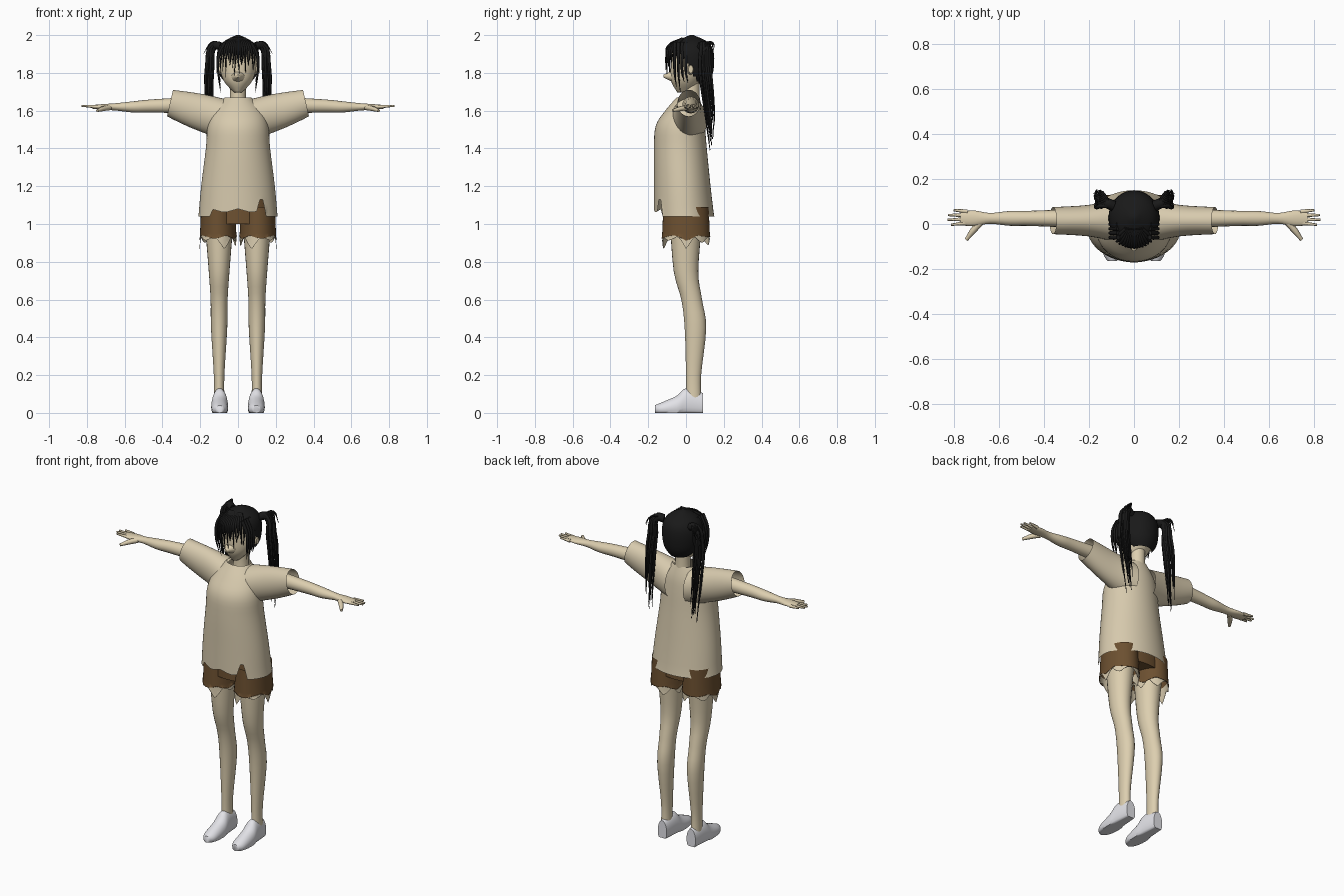
import bpy
import bmesh
import math
import random
from mathutils import Vector

random.seed(4)
if "Cube" in bpy.data.objects:
    bpy.data.objects.remove(bpy.data.objects["Cube"])


def material(name, *rgb):
    mat = bpy.data.materials.new(name)
    mat.use_nodes = True
    mat.diffuse_color = (*rgb, 1)
    mat.node_tree.nodes["Principled BSDF"].inputs["Base Color"].default_value = (*rgb, 1)
    return mat


SKIN = material("warm skin", .72, .62, .43)
SHIRT = material("cream cloth", .68, .59, .42)
BROWN = material("brown cloth", .15, .08, .03)
HAIR = material("black hair", .01, .01, .01)
WHITE = material("white shoe", .8, .8, .84)


def spline(rows, steps):
    """Smooth interpolation through a few cross-section rows."""
    rows = [Vector(row) for row in rows]
    padded = [rows[0], *rows, rows[-1]]
    result = []
    for before, start, end, after in zip(padded, padded[1:], padded[2:], padded[3:]):
        leave, arrive = (end - before) / 2, (after - start) / 2
        for step in range(steps):
            t = step / steps
            ease = t * t * (3 - 2 * t)
            result.append(start.lerp(end, ease) + leave * t * (1 - t) ** 2 - arrive * t * t * (1 - t))
    return result + [rows[-1]]


def finish(obj, angle):
    bpy.ops.object.select_all(action="DESELECT")
    obj.select_set(True)
    bpy.context.view_layer.objects.active = obj
    if obj.type == "CURVE":
        bpy.ops.object.convert(target="MESH")
    bpy.ops.object.shade_smooth_by_angle(angle=math.radians(angle))


def loft(name, mat, rows, axis="z", across=0, sides=24, steps=4,
         caps=True, mirror=False, shape=None, keep=None):
    """Skin ellipses; each row is position, height or depth of centre, two radii."""
    bm = bmesh.new()
    rings = []
    for along, centre, wide, deep in spline(rows, steps):
        ring = []
        for side in range(sides):
            turn = math.tau * side / sides
            a, b = across + wide * math.cos(turn), centre + deep * math.sin(turn)
            co = {"x": (along, a, b), "y": (a, along, b), "z": (a, b, along)}[axis]
            ring.append(bm.verts.new(shape(*co) if shape else co))
        rings.append(ring)
    for low, high in zip(rings, rings[1:]):
        for side in range(sides):
            bm.faces.new((low[side - 1], low[side], high[side], high[side - 1]))
    if caps:
        bm.faces.new(rings[0])
        bm.faces.new(rings[-1])
    bmesh.ops.recalc_face_normals(bm, faces=bm.faces)
    if keep:
        unwanted = [face for face in bm.faces if not keep(face.calc_center_median())]
        bmesh.ops.delete(bm, geom=unwanted, context="FACES")
    mesh = bpy.data.meshes.new(name)
    bm.to_mesh(mesh)
    bm.free()
    mesh.materials.append(mat)
    obj = bpy.data.objects.new(name, mesh)
    bpy.context.collection.objects.link(obj)
    finish(obj, 60)
    if mirror:
        obj.modifiers.new("Mirror", "MIRROR").use_mirror_merge = False


def strands(name, mat, paths, directions=(1, -1), tip=.1):
    """Tapered tubes; each path is a root radius and its points."""
    curve = bpy.data.curves.new(name, "CURVE")
    curve.dimensions = "3D"
    curve.bevel_depth = curve.bevel_resolution = 1
    curve.resolution_u = 4
    curve.use_fill_caps = True
    for direction in directions:
        for radius, points in paths:
            strand = curve.splines.new("BEZIER")
            strand.bezier_points.add(len(points) - 1)
            for index, (knot, (x, y, z)) in enumerate(zip(strand.bezier_points, points)):
                part = index / (len(points) - 1)
                knot.co = (direction * x, y, z)
                knot.radius = radius * (1 - (1 - tip) * part ** 2)
                knot.handle_left_type = knot.handle_right_type = "AUTO"
    curve.materials.append(mat)
    obj = bpy.data.objects.new(name, curve)
    bpy.context.collection.objects.link(obj)
    finish(obj, 80)


def zigzag(value):
    return abs(value % 2 - 1)


# Shirt with a torn front hem and wide slanted sleeves
def shirt_hem(x, y, z):
    low = 1.04
    if y < 0 and abs(x) < .14:
        low = 1.13 if x > .11 else 1.06 + zigzag(x * 14) / 50
    return x, y, max(z, low)


def slant_cuff(x, y, z):
    return x - max(0, x - .2) * (z - 1.64) * 1.4, y, z


loft("shirt_body", SHIRT, [
    (1.03, -.01, .21, .16), (1.2, -.02, .195, .15), (1.4, -.03, .17, .14),
    (1.52, -.03, .16, .13), (1.6, -.01, .13, .1), (1.67, .01, .07, .06)],
    sides=64, caps=False, shape=shirt_hem)
loft("shirt_sleeve", SHIRT, [
    (.06, 1.55, .1, .11), (.2, 1.59, .07, .1), (.36, 1.64, .06, .07)],
    axis="x", across=.015, sides=32, caps=False, mirror=True, shape=slant_cuff)


# Shorts with torn legs and a pale ragged lining
def torn(base, depth, teeth):
    def cut(x, y, z):
        turn = math.atan2(y, x - .1)
        uneven = (2 + math.sin(3 * turn + 1)) / 3
        return x, y, max(z, base - depth * uneven * zigzag(turn * teeth / math.pi))
    return cut


loft("shorts_hips", BROWN, [(1, 0, .185, .115), (1.14, 0, .17, .11)], sides=32)
loft("shorts_leg", BROWN, [(.86, 0, .1, .13), (1.09, 0, .09, .12)], across=.105,
     sides=60, steps=12, caps=False, mirror=True, shape=torn(.94, .03, 5))
loft("shorts_lining", SHIRT, [(.82, 0, .098, .126), (.97, 0, .095, .12)], across=.105,
     sides=60, steps=10, caps=False, mirror=True, shape=torn(.935, .07, 7))

# Legs
loft("leg", SKIN, [
    (1, 0, .075, .085), (.75, 0, .055, .065), (.6, .03, .045, .055),
    (.45, .05, .043, .057), (.2, .04, .028, .04), (.08, .04, .028, .04)],
    across=.1, mirror=True)

# Shoes flattened against the ground
loft("shoe", WHITE, [
    (-.165, .02, .02, .02), (-.13, .02, .04, .035), (-.05, .03, .045, .06),
    (0, .05, .04, .08), (.09, .04, .03, .065)],
    axis="y", across=.097, mirror=True, shape=lambda x, y, z: (x, y, max(z, 0)))

# Arms, hands and fingers
loft("arm", SKIN, [
    (.2, 1.63, .045, .045), (.45, 1.625, .034, .035), (.55, 1.62, .033, .03),
    (.64, 1.62, .024, .02), (.71, 1.62, .035, .015), (.77, 1.62, .03, .01)],
    axis="x", across=.025, sides=16, mirror=True)
fingers = [(.016, [(.68, .01, 1.617), (.715, -.03, 1.61), (.745, -.07, 1.6)])]
for finger in range(4):
    y = .055 - finger / 60
    tip = .83 - (finger - 1.7) ** 2 / 100
    fingers.append((.01, [(.74, y, 1.62), (tip, y * 1.3 - .01, 1.625)]))
strands("fingers", SKIN, fingers, tip=.5)

# Neck, head, pointed nose and ears
loft("neck", SKIN, [(1.58, .03, .055, .05), (1.66, .03, .043, .043), (1.76, .03, .043, .043)])
loft("head", SKIN, [
    (1.695, -.01, .02, .035), (1.76, 0, .077, .08), (1.85, .025, .1, .107),
    (1.93, .03, .09, .1), (1.975, .03, .03, .04)], sides=32)
loft("nose", SKIN, [(-.05, 1.78, .05, .04), (-.12, 1.783, .007, .007)], axis="y")
loft("ear", SKIN, [(.09, 1.82, .02, .03), (.115, 1.82, .012, .02)],
     axis="x", across=.025, mirror=True)

# Hair cap, open over the face
loft("hair_cap", HAIR, [
    (1.745, .045, .065, .07), (1.8, .035, .103, .108), (1.9, .03, .112, .118),
    (1.96, .03, .083, .09), (2, .03, .01, .01)], sides=40,
    keep=lambda centre: centre.z > 1.85 - 1.6 * centre.y)

# Fringe and face locks
fringe = []
for lock in range(-7, 8):
    x = lock / 80
    y = .02 - .125 * math.sqrt(1 - (x / .12) ** 2)
    end = random.uniform(1.77, 1.86)
    fringe.append((.009, [(x * .4, -.02, 1.98), (x * .85, y + .01, 1.94), (x, y, 1.89),
                          (x + random.uniform(-.01, .01), y, end)]))
strands("fringe", HAIR, fringe, directions=[1])
face_locks = []
for lock in range(4):
    y = lock / 50 - .06
    face_locks.append((.01, [(.07, y, 1.96), (.102, y, 1.89), (.104, y, 1.8),
                             (.092, y + .01, random.uniform(1.69, 1.76))]))
strands("face_locks", HAIR, face_locks)

# Twin tails with loose tufts at the ties
tails = [(.024, [(.09, .08, 1.94), (.125, .095, 1.945), (.145, .1, 1.85), (.15, .12, 1.65), (.145, .14, 1.45)])]
for strand in range(20):
    out, back = random.uniform(-.022, .022), random.uniform(-.03, .03)
    tails.append((.009, [
        (.095, .08, 1.95), (.125 + out / 2, .095 + back / 2, 1.955), (.147 + out, .1 + back, 1.84),
        (.15 + out, .12 + back, 1.65), (.145 + out, .14 + back / 2, random.uniform(1.38, 1.56))]))
for tuft in range(6):
    y = .1 + tuft / 120
    tails.append((.006, [(.105, .085, 1.95), (.14, y, 1.96), (random.uniform(.16, .19), y, 1.9)]))
strands("twin_tails", HAIR, tails)
